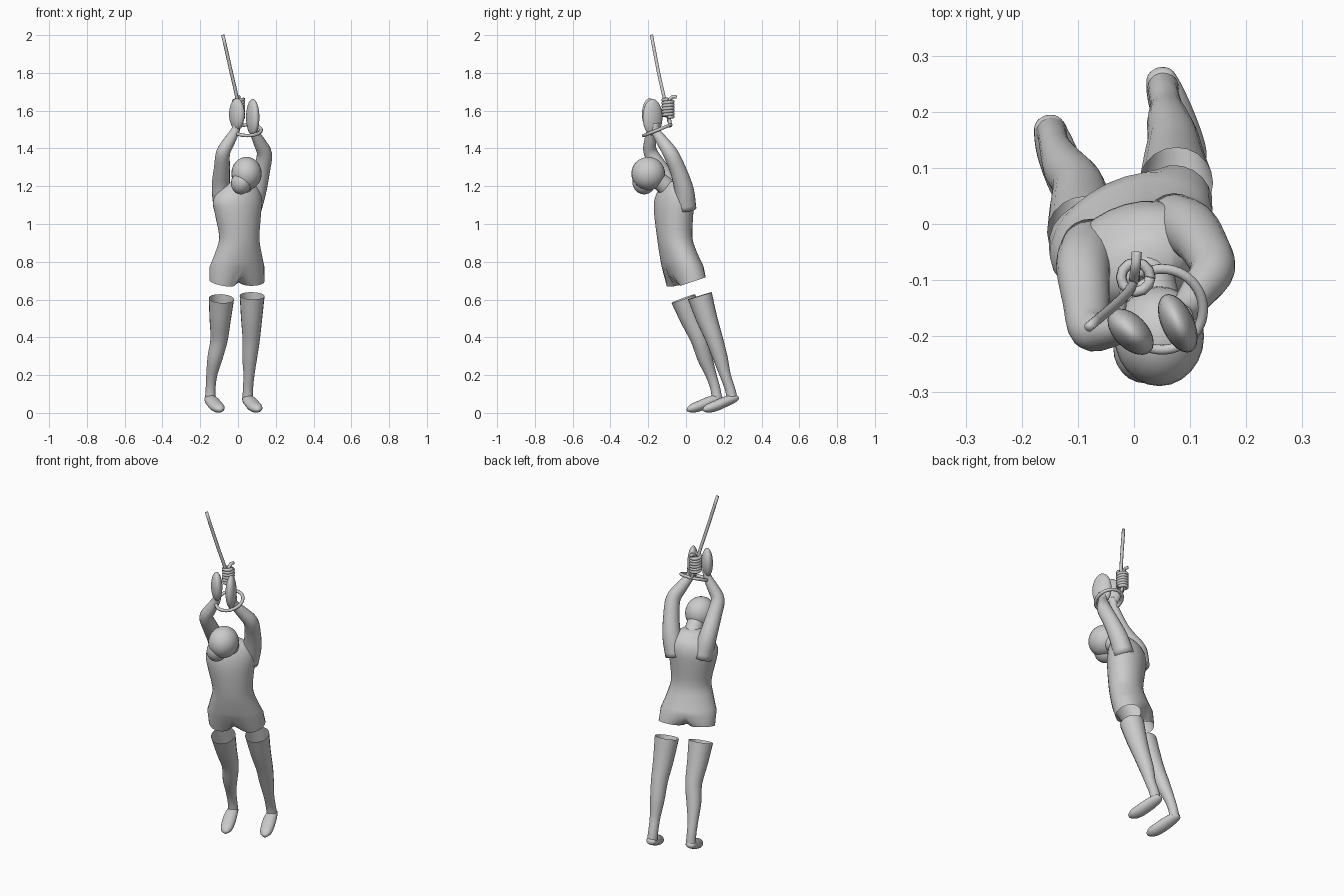
import bpy, bmesh, math
from mathutils import Vector, Quaternion

if "Cube" in bpy.data.objects:
    bpy.data.objects.remove(bpy.data.objects["Cube"])


def finish(name, bm):
    bmesh.ops.recalc_face_normals(bm, faces=bm.faces[:])
    me = bpy.data.meshes.new(name)
    bm.to_mesh(me)
    bm.free()
    ob = bpy.data.objects.new(name, me)
    bpy.context.collection.objects.link(ob)
    for p in me.polygons:
        p.use_smooth = True
    return ob


def spline(rows, steps):
    """Catmull-Rom interpolation of rows of numbers."""
    rows = [Vector(r) for r in rows]
    p = [rows[0] * 2 - rows[1]] + rows + [rows[-1] * 2 - rows[-2]]
    out = []
    for i in range(1, len(p) - 2):
        a, b, c, d = p[i - 1:i + 3]
        for k in range(steps):
            t = k / steps
            out.append(0.5 * (2 * b + (c - a) * t + (2 * a - 5 * b + 4 * c - d) * t * t
                              + (3 * b - a - 3 * c + d) * t ** 3))
    return out + [rows[-1]]


def skin(bm, rings):
    for a, b in zip(rings, rings[1:]):
        n = len(a)
        for i in range(n):
            bm.faces.new((a[i], a[(i + 1) % n], b[(i + 1) % n], b[i]))


def tube(name, pts, n=20, steps=4, caps=(True, True), flat=None):
    """Round or flattened tube through points (x, y, z, radius)."""
    rows = spline(pts, steps)
    flat = flat or 1.0
    bm = bmesh.new()
    rings, u, prev = [], None, None
    for i, r in enumerate(rows):
        c = Vector(r[:3])
        t = (Vector(rows[min(i + 1, len(rows) - 1)][:3])
             - Vector(rows[max(i - 1, 0)][:3])).normalized()
        if u is None:
            u = Vector((1, 0, 0))
        else:
            u = prev.rotation_difference(t) @ u
        u = (u - t * u.dot(t)).normalized()
        v, prev = t.cross(u), t
        rings.append([bm.verts.new(c + r[3] * (u * math.cos(k * math.tau / n)
                                               + v * flat * math.sin(k * math.tau / n)))
                      for k in range(n)])
    skin(bm, rings)
    if caps[0]:
        bm.faces.new(rings[0])
    if caps[1]:
        bm.faces.new(rings[-1])
    return finish(name, bm)


def ellipsoid(name, c, radii, yaw=0, lean=0):
    bm = bmesh.new()
    bmesh.ops.create_uvsphere(bm, u_segments=24, v_segments=16, radius=1)
    q = Quaternion((0, 0, 1), yaw)
    q2 = Quaternion((0, 1, 0), lean)
    for v in bm.verts:
        v.co = Vector(c) + q2 @ (q @ Vector([a * b for a, b in zip(v.co, radii)]))
    return finish(name, bm)


# Torso with shorts: yawed ellipses, then two open leg holes
YAW, N = math.radians(25), 28
# z, centre x, centre y, half width, half depth
profile = [(1.225, .015, -.07, .05, .04), (1.205, .012, -.067, .085, .06),
           (1.17, .005, -.062, .118, .083), (1.12, -.003, -.064, .136, .097),
           (1.05, 0, -.065, .127, .098), (.93, .007, -.06, .110, .09),
           (.85, .002, -.042, .128, .094), (.775, -.005, -.018, .153, .1)]
bm = bmesh.new()
rings = []
for z, cx, cy, a, b in spline(profile, 3):
    ring = []
    for k in range(N):
        t = k * math.tau / N - math.pi / 2      # starts at the front
        x, y = a * math.cos(t), b * math.sin(t)
        ring.append(bm.verts.new((cx + x * math.cos(YAW) - y * math.sin(YAW),
                                  cy + x * math.sin(YAW) + y * math.cos(YAW), z)))
    rings.append(ring)
skin(bm, rings)
bm.faces.new(rings[0])
low = rings[-1]
front, back = low[0], low[N // 2]
crotch = [bm.verts.new(front.co.lerp(back.co, f) + Vector((0, 0, -d)))
          for f, d in ((.08, .045), (.3, .075), (.55, .08), (.8, .06))]
loops = [low[:N // 2 + 1] + crotch[::-1], low[N // 2:] + [front] + crotch]
# hem centre, radius, slope in x and y
hems = [((.072, .037, .695), .068, .0, .33), ((-.084, -.035, .69), .068, -.2, .25)]
for loop, (c, r, sx, sy) in zip(loops, hems):
    mid = sum((v.co for v in loop), Vector()) / len(loop)
    hem = []
    for v in loop:
        d = Vector((v.co.x - mid.x, v.co.y - mid.y, 0)).normalized() * r
        d.z = sx * d.x + sy * d.y
        hem.append(bm.verts.new(Vector(c) + d))
    skin(bm, [loop, hem])
finish("torso_with_shorts", bm)

# Neck and head
tube("neck", [(0, -.045, 1.12, .07), (.018, -.085, 1.18, .052), (.045, -.17, 1.25, .045)])
ellipsoid("head", (.045, -.2, 1.267), (.08, .089, .088))
ellipsoid("jaw", (.02, -.222, 1.222), (.056, .062, .066), lean=.3)

# Arms
tube("left_arm", [(-.075, -.045, 1.09, .056), (-.09, -.075, 1.2, .049),
                  (-.085, -.14, 1.3, .042), (-.078, -.188, 1.38, .037),
                  (-.045, -.19, 1.44, .031), (-.012, -.185, 1.5, .023),
                  (-.007, -.188, 1.54, .024)])
tube("right_arm", [(.07, 0, 1.08, .055), (.1, -.01, 1.18, .051), (.125, -.04, 1.28, .044),
                   (.14, -.08, 1.37, .04), (.115, -.12, 1.43, .033),
                   (.085, -.16, 1.49, .024), (.08, -.168, 1.53, .026)])
# Mitten hands
ellipsoid("left_hand", (-.006, -.192, 1.582), (.05, .03, .083), math.radians(-45))
ellipsoid("right_hand", (.078, -.177, 1.565), (.056, .029, .097), math.radians(-65))

# Stocking legs, open at the top
tube("left_leg", [(-.088, -.014, .605, .067), (-.094, .025, .5, .057), (-.1, .07, .39, .046),
                  (-.122, .1, .29, .04), (-.139, .133, .2, .029), (-.145, .155, .13, .026),
                  (-.147, .165, .07, .028)], caps=(False, True))
tube("right_leg", [(.075, .073, .62, .066), (.072, .11, .5, .056), (.07, .15, .39, .046),
                   (.062, .182, .29, .039), (.058, .208, .2, .029), (.053, .232, .13, .027),
                   (.052, .245, .075, .028)], caps=(False, True))
# Pointed feet
for name, x, y in (("left_foot", 0, 0), ("right_foot", .2, .085)):
    tube(name, [(-.157 + x, .19 + y, .085, .01), (-.153 + x, .178 + y, .079, .026),
                (-.138 + x, .13 + y, .062, .036), (-.115 + x, .07 + y, .036, .037),
                (-.098 + x, .03 + y, .023, .03), (-.087 + x, .008 + y, .015, .011)],
         flat=.75)

# Rope: hanging line, coiled knot, wrist loop
tube("hanging_rope", [(-.08, -.183, 2.0, .009), (-.035, -.145, 1.8, .009),
                      (-.008, -.118, 1.68, .009), (0, -.1, 1.6, .009),
                      (.005, -.09, 1.54, .009)], n=10)
turns = 6
tube("knot_coil", [(.003 + .026 * math.cos(a), -.095 + .026 * math.sin(a),
                    1.565 + .095 * k / (turns * 12), .0095)
                   for k in range(turns * 12 + 1) for a in [k * math.tau / 12]], n=8, steps=1)
tube("rope_end", [(0, -.1, 1.64, .009), (.003, -.075, 1.672, .009), (.005, -.05, 1.672, .009)],
     n=10)
loop = []
for k in range(25):
    a = math.pi * .62 + k * math.tau / 24
    x, y = .073 * math.cos(a), .072 * math.sin(a)
    loop.append((.05 + x, -.152 + y, 1.497 + .4 * y, .009))
tube("wrist_loop", [(.003, -.09, 1.57, .009)] + loop + [(.006, -.088, 1.57, .009)],
     n=10, steps=2)
